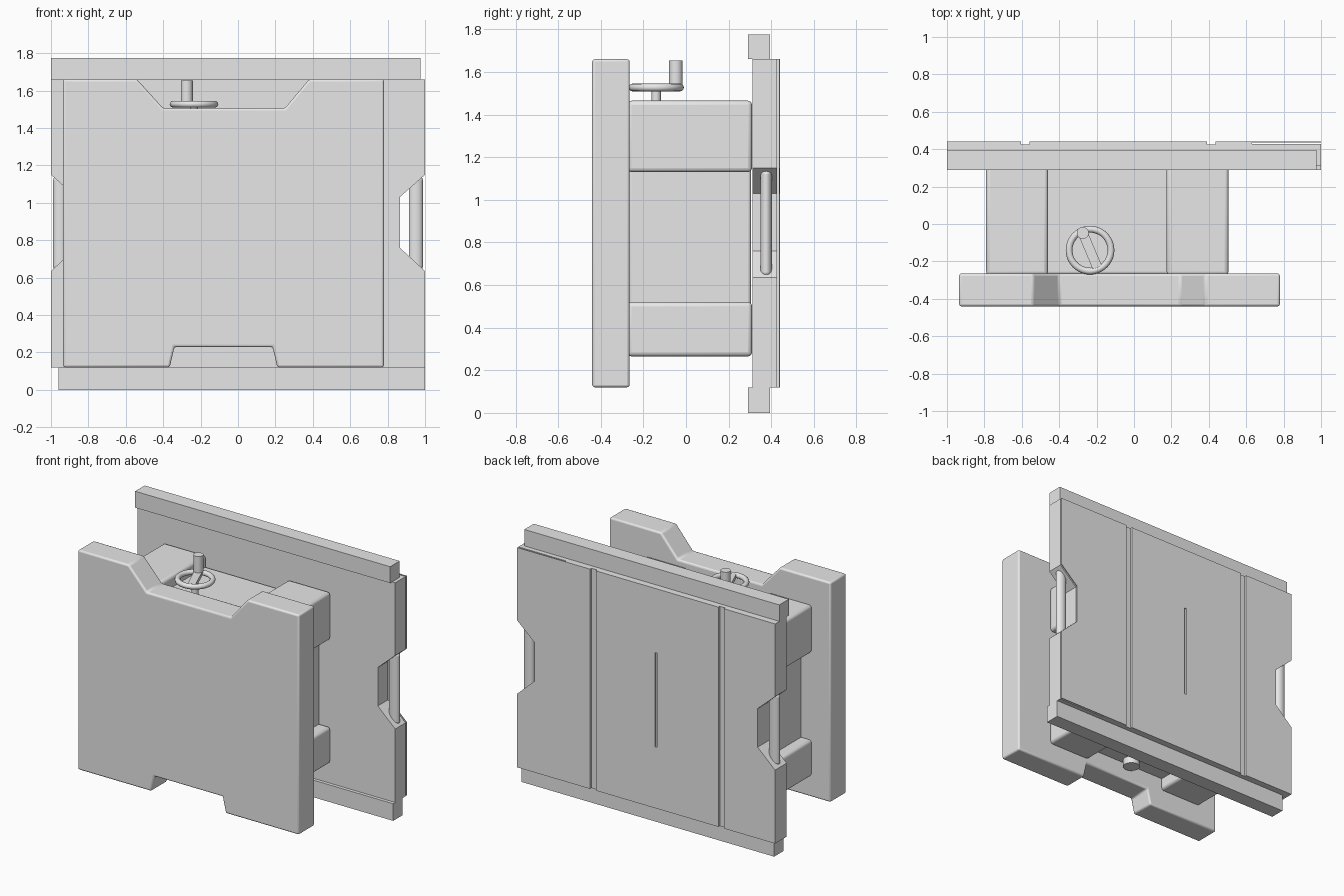
import bpy, bmesh, math
from mathutils import Vector

default = bpy.data.objects.get("Cube")
if default:
    bpy.data.objects.remove(default, do_unlink=True)

GREY = (0.8, 0.8, 0.8, 1)
grey = bpy.data.materials.new("plain grey")
grey.use_nodes = True
grey.diffuse_color = GREY
grey.node_tree.nodes["Principled BSDF"].inputs["Base Color"].default_value = GREY


def add_object(name, bm):
    bmesh.ops.recalc_face_normals(bm, faces=bm.faces)
    mesh = bpy.data.meshes.new(name)
    bm.to_mesh(mesh)
    bm.free()
    mesh.materials.append(grey)
    obj = bpy.data.objects.new(name, mesh)
    bpy.context.collection.objects.link(obj)
    return obj


def slab(name, outline, y0, y1):
    """Extrude an x-z outline from y0 to y1."""
    bm = bmesh.new()
    face = bm.faces.new([bm.verts.new((x, y0, z)) for x, z in outline])
    grown = bmesh.ops.extrude_face_region(bm, geom=[face])["geom"]
    verts = [v for v in grown if isinstance(v, bmesh.types.BMVert)]
    bmesh.ops.translate(bm, vec=(0, y1 - y0, 0), verts=verts)
    return add_object(name, bm)


def box(name, x0, x1, y0, y1, z0, z1):
    return slab(name, [(x0, z0), (x1, z0), (x1, z1), (x0, z1)], y0, y1)


def smooth(obj):
    bpy.ops.object.select_all(action="DESELECT")
    obj.select_set(True)
    bpy.context.view_layer.objects.active = obj
    bpy.ops.object.shade_smooth_by_angle(angle=math.radians(40))


def round_edges(obj, width):
    mod = obj.modifiers.new("rounded edges", "BEVEL")
    mod.width, mod.segments = width, 3
    smooth(obj)


def rod(name, x, y, z0, z1, radius):
    bm = bmesh.new()
    bmesh.ops.create_cone(bm, cap_ends=True, segments=32, radius1=radius,
                          radius2=radius, depth=z1 - z0)
    bmesh.ops.translate(bm, vec=(x, y, (z0 + z1) / 2), verts=bm.verts)
    obj = add_object(name, bm)
    smooth(obj)
    return obj


def cut(target, cutter):
    mod = target.modifiers.new("cut", "BOOLEAN")
    mod.operation, mod.object, mod.solver = "DIFFERENCE", cutter, "EXACT"
    cutter.hide_render = True
    cutter.hide_set(True)


# Front cover with a wide notch above and a shallow one below
cover = slab("front_cover", [
    (-0.935, 0.12), (-0.365, 0.12), (-0.34, 0.23), (0.185, 0.23), (0.21, 0.12),
    (0.78, 0.12), (0.78, 1.66), (0.38, 1.66), (0.25, 1.505), (-0.40, 1.505),
    (-0.54, 1.66), (-0.935, 1.66)], -0.44, -0.265)
round_edges(cover, 0.012)

# Body core with four corner blocks
core = box("body_core", -0.71, 0.42, -0.27, 0.305, 0.35, 1.385)
round_edges(core, 0.015)
for side, x0, x1 in (("right", -0.79, -0.46), ("left", 0.175, 0.505)):
    for level, z0, z1 in (("lower", 0.265, 0.52), ("upper", 1.13, 1.465)):
        block = box(f"{level}_{side}_block", x0, x1, -0.275, 0.31, z0, z1)
        round_edges(block, 0.02)

# Handwheel: shaft, rim, spoke and crank knob
WX, WY, WZ = -0.235, -0.14, 1.527
spoke_dir = Vector((-0.04, 0.095, 0)).normalized()
rod("wheel_shaft", WX, WY, 1.37, WZ, 0.022)
bpy.ops.mesh.primitive_torus_add(location=(WX, WY, WZ), major_radius=0.112,
                                 minor_radius=0.018, major_segments=48,
                                 minor_segments=12)
rim = bpy.context.object
rim.name = "wheel_rim"
rim.data.materials.append(grey)
smooth(rim)
spoke = box("wheel_spoke", -0.11, 0.11, -0.026, 0.026, -0.014, 0.014)
spoke.location = (WX, WY, WZ)
spoke.rotation_euler.z = math.atan2(spoke_dir.y, spoke_dir.x)
rod("wheel_knob", WX + spoke_dir.x * 0.1, WY + spoke_dir.y * 0.1, WZ, 1.655, 0.032)

# Short boss under the body
rod("bottom_boss", -0.145, -0.2, 0.3, 0.37, 0.055)

# Rear panel with a hand notch on each side
half = [(1, 0.12), (1, 0.635), (0.865, 0.76), (0.865, 1.03), (1, 1.15), (1, 1.66)]
panel = slab("rear_panel", half + [(-x, z) for x, z in reversed(half)], 0.313, 0.442)

# Grooves, centre slot and the thin slit behind the left edge
cut(panel, box("right_groove_cutter", -0.605, -0.56, 0.426, 0.5, 0, 1.8))
cut(panel, box("left_groove_cutter", 0.39, 0.435, 0.426, 0.5, 0, 1.8))
cut(panel, box("centre_slot_cutter", -0.084, -0.07, 0.43, 0.5, 0.55, 1.21))
cut(panel, box("edge_slit_cutter", 0.63, 1.1, 0.428, 0.437, 0, 1.8))

# Rails above and below the panel
box("top_rail", -1, 0.977, 0.29, 0.395, 1.66, 1.775)
box("bottom_rail", -0.96, 1, 0.29, 0.395, 0, 0.12)

# Rounded grab bars in the hand notches
for side, sign in (("left", 1), ("right", -1)):
    bar = rod(f"{side}_grab_bar", 0, 0, -0.25, 0.25, 0.038)
    bar.scale.y = 0.72
    bar.location = (0.951 * sign, 0.376, 0.89)
    round_edges(bar, 0.02)
